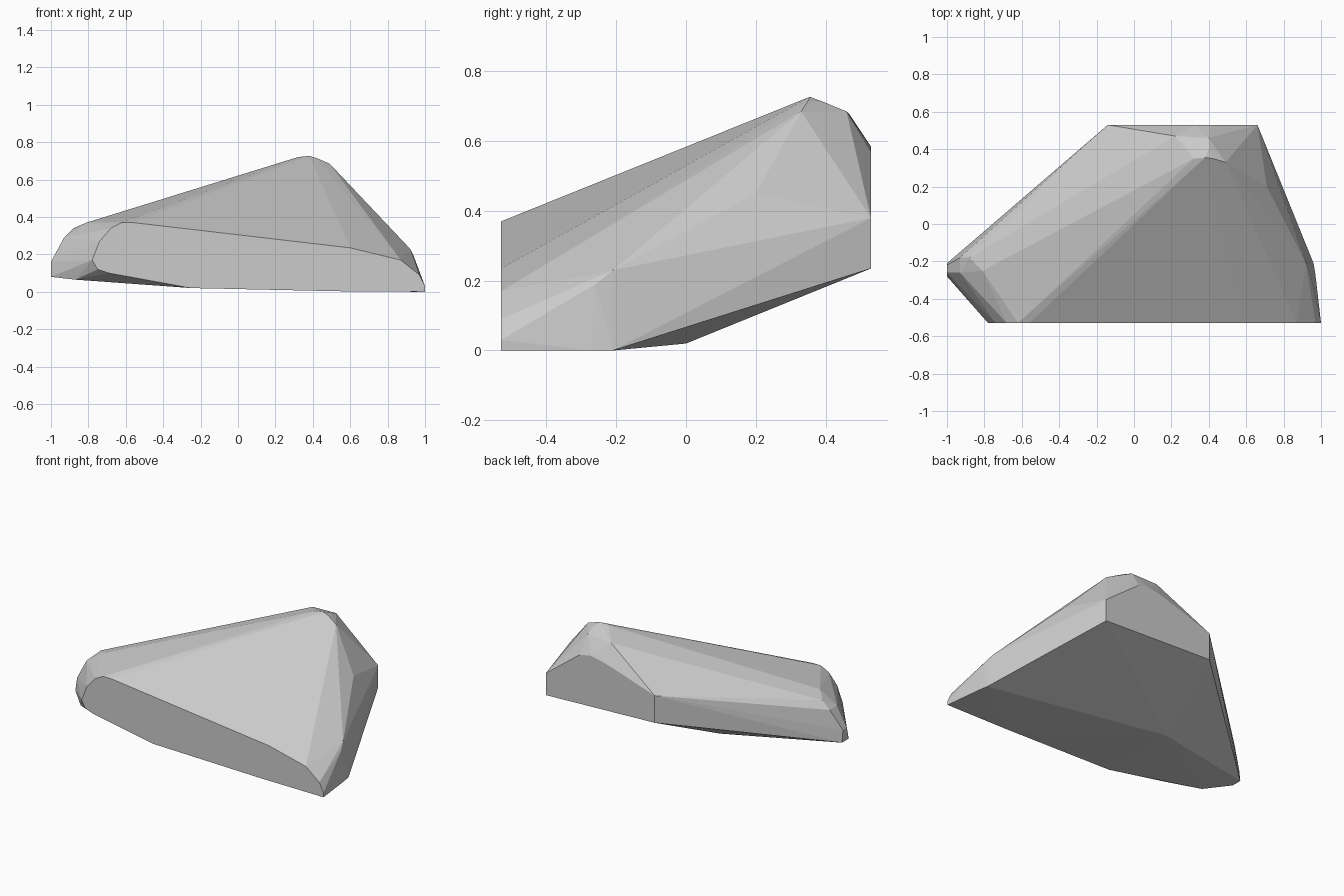
import bpy, bmesh

FRONT, BACK = -0.53, 0.53

# flat cut faces: outlines as (x, z)
front_cut = [(-0.78, 0.17), (-0.75, 0.12), (-0.69, 0.10), (-0.25, 0.02),
             (0.54, 0.003), (1.0, 0.0), (1.0, 0.03), (0.97, 0.09),
             (0.87, 0.17), (0.60, 0.235), (-0.56, 0.37), (-0.62, 0.37),
             (-0.68, 0.34), (-0.74, 0.27)]
back_cut = [(-0.14, 0.265), (0.66, 0.235), (0.66, 0.38), (0.50, 0.50),
            (0.41, 0.57), (0.33, 0.585), (0.25, 0.57), (0.15, 0.54), (-0.14, 0.445)]

# rounded peak, blunt left nose, right shoulder and underside keel
peak = [(0.32, 0.35, 0.72), (0.38, 0.355, 0.727), (0.42, 0.35, 0.715),
        (0.40, 0.40, 0.71), (0.49, 0.33, 0.685), (0.22, 0.47, 0.675), (0.40, 0.46, 0.685)]
nose = [(-1.0, -0.21, 0.08), (-1.0, -0.28, 0.08), (-1.0, -0.22, 0.16),
        (-1.0, -0.26, 0.16), (-0.93, -0.18, 0.29), (-0.88, -0.18, 0.34),
        (-0.81, -0.25, 0.37), (-0.93, -0.26, 0.29), (-0.87, -0.41, 0.065)]
shoulder = [(0.96, -0.21, 0.0), (0.97, -0.27, 0.0), (0.92, -0.21, 0.23),
            (0.94, -0.26, 0.19), (0.71, 0.20, 0.45)]
keel = [(-0.25, 0.0, 0.02)]

# wrap everything in one convex faceted rock
points = [(x, FRONT, z) for x, z in front_cut] + [(x, BACK, z) for x, z in back_cut]
points += peak + nose + shoulder + keel
bm = bmesh.new()
for p in points:
    bm.verts.new(p)
hull = bmesh.ops.convex_hull(bm, input=bm.verts[:])
unused = [v for v in bm.verts if not v.link_faces]
bmesh.ops.delete(bm, geom=unused, context='VERTS')
bmesh.ops.dissolve_limit(bm, angle_limit=0.01, verts=bm.verts[:], edges=bm.edges[:])
bmesh.ops.recalc_face_normals(bm, faces=bm.faces[:])
mesh = bpy.data.meshes.new("rock")
bm.to_mesh(mesh)
bm.free()
rock = bpy.data.objects.new("rock", mesh)
bpy.context.collection.objects.link(rock)
